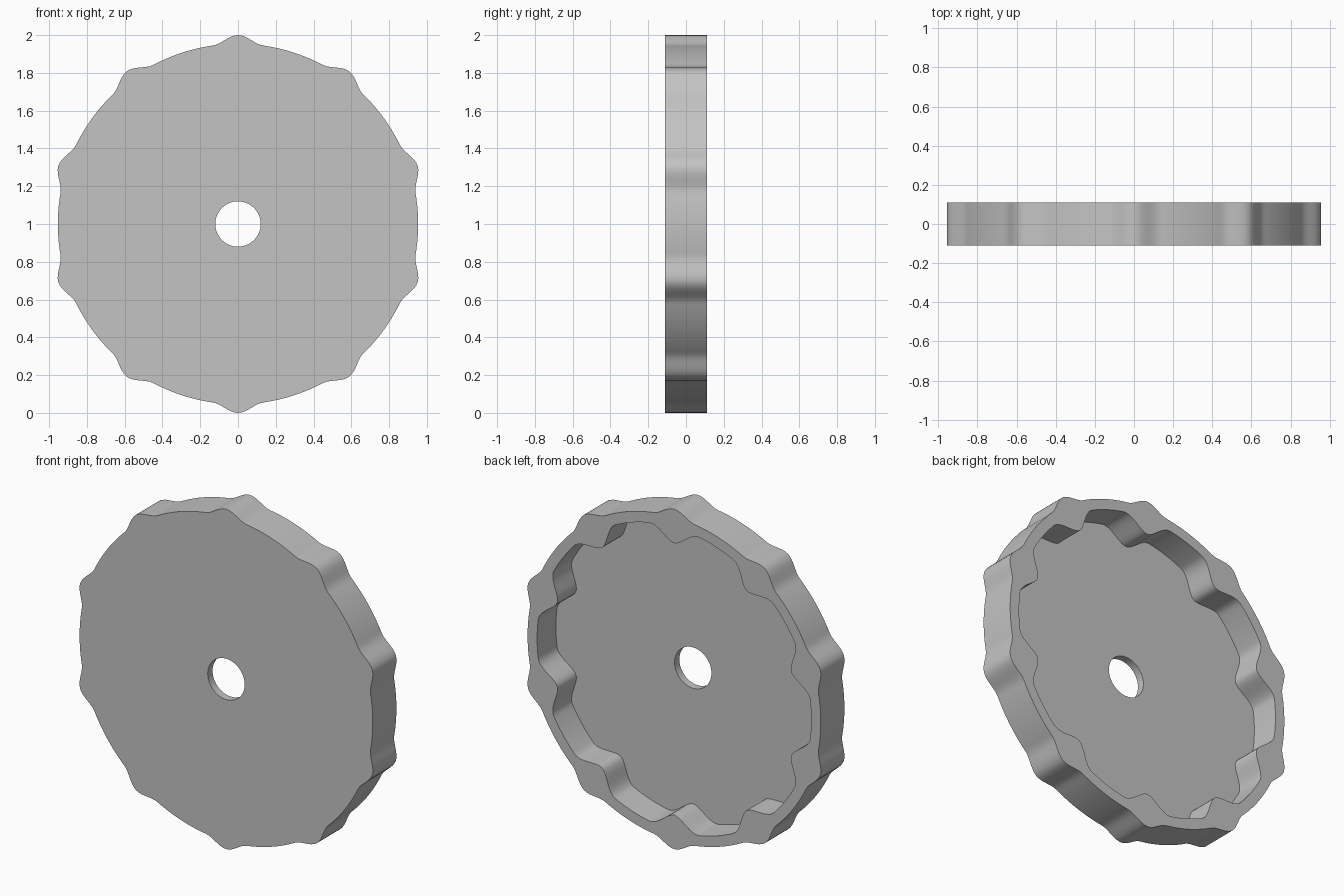
import bpy, bmesh, math

cube = bpy.data.objects.get("Cube")
if cube:
    bpy.data.objects.remove(cube, do_unlink=True)

LOBES = 10
STEPS = 320
FRONT, FLOOR, BACK = -0.11, -0.065, 0.11


def lobed(base, tip, half_width):
    """Radius function: a round bump at every lobe, a plain arc between."""
    def radius(angle):
        pitch = 2 * math.pi / LOBES
        off = abs((angle + pitch / 2) % pitch - pitch / 2)
        t = min(1, math.degrees(off) / half_width)
        return tip + (base - tip) * t * t * (3 - 2 * t)
    return radius


def hole(angle):
    return 0.12


outer = lobed(0.954, 1.0, 8)
pocket = lobed(0.892, 0.80, 10.5)

# Cross-section loops, in order around the solid
section = [(hole, FRONT), (outer, FRONT), (outer, BACK),
           (pocket, BACK), (pocket, FLOOR), (hole, FLOOR)]

bm = bmesh.new()
rings = []
for radius, y in section:
    ring = []
    for i in range(STEPS):
        a = 2 * math.pi * i / STEPS
        r = radius(a)
        ring.append(bm.verts.new((r * math.sin(a), y, 1 + r * math.cos(a))))
    rings.append(ring)
for k, ring in enumerate(rings):
    following = rings[(k + 1) % len(rings)]
    for i in range(STEPS):
        j = (i + 1) % STEPS
        bm.faces.new((ring[i], ring[j], following[j], following[i]))
bmesh.ops.recalc_face_normals(bm, faces=bm.faces)

# Hollow scalloped knob with a centre hole
mesh = bpy.data.meshes.new("scalloped_wheel")
bm.to_mesh(mesh)
bm.free()
wheel = bpy.data.objects.new("scalloped_wheel", mesh)
bpy.context.collection.objects.link(wheel)

# Plain grey finish
grey = bpy.data.materials.new("light_grey")
grey.use_nodes = True
colour = (0.55, 0.55, 0.55, 1)
grey.diffuse_color = colour
grey.node_tree.nodes["Principled BSDF"].inputs["Base Color"].default_value = colour
mesh.materials.append(grey)

bpy.ops.object.select_all(action='DESELECT')
wheel.select_set(True)
bpy.context.view_layer.objects.active = wheel
bpy.ops.object.shade_smooth_by_angle(angle=math.radians(30))
